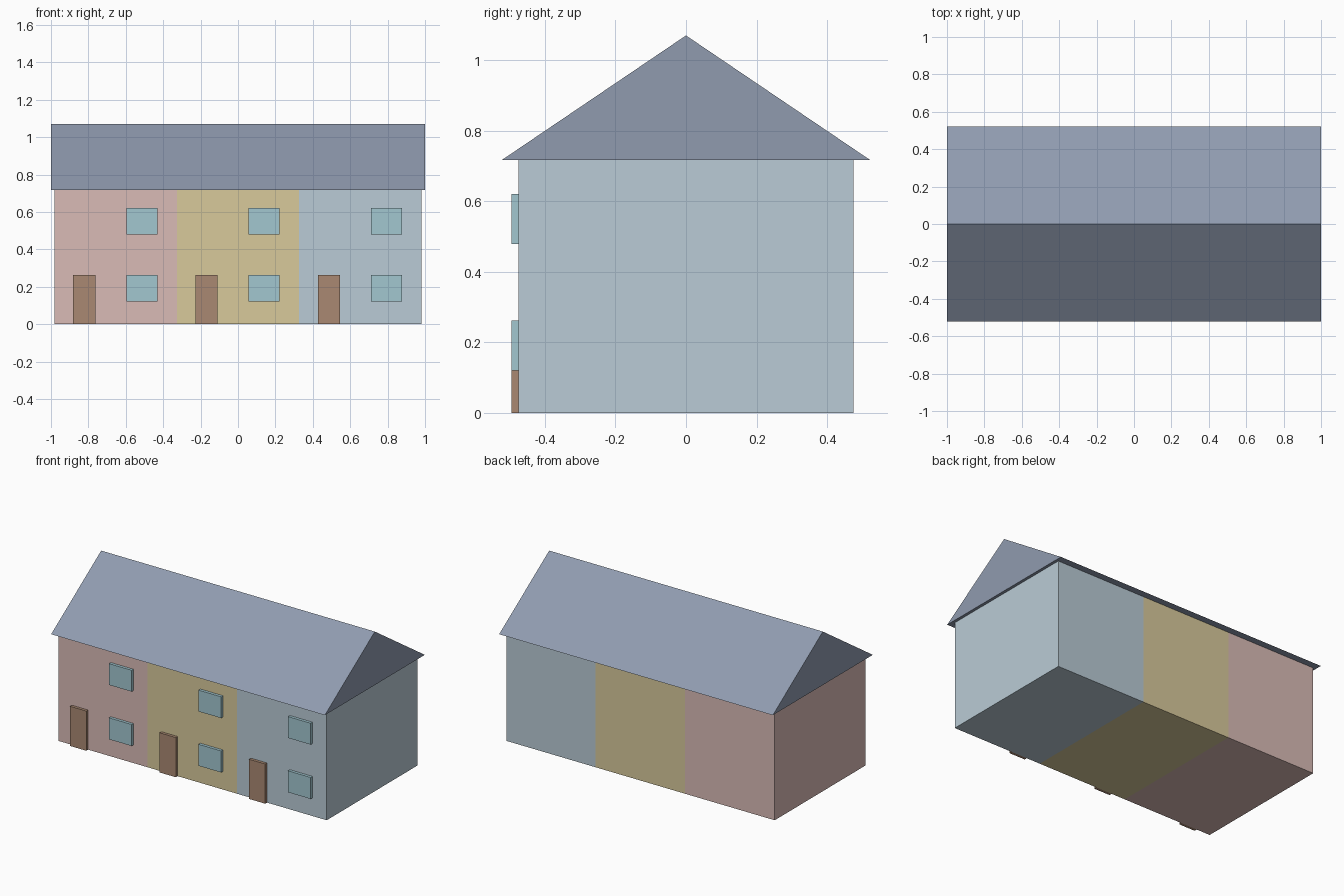
import bpy

if "Cube" in bpy.data.objects:
    bpy.data.objects.remove(bpy.data.objects["Cube"])

UNIT_W = 0.654            # width of one house
WALL_Y, WALL_H = 0.475, 0.717
FRONT_Y = -0.494          # outer face of doors and windows


def material(name, rgb):
    m = bpy.data.materials.new(name)
    m.diffuse_color = (*rgb, 1)
    m.use_nodes = True
    m.node_tree.nodes["Principled BSDF"].inputs["Base Color"].default_value = m.diffuse_color
    return m


def mesh_object(name, verts, faces, mat):
    me = bpy.data.meshes.new(name)
    me.from_pydata(verts, [], faces)
    me.materials.append(mat)
    ob = bpy.data.objects.new(name, me)
    bpy.context.collection.objects.link(ob)
    return ob


def box(name, x, y, z, mat):
    verts = [(a, b, c) for a in x for b in y for c in z]
    faces = [(0, 1, 3, 2), (4, 6, 7, 5), (0, 4, 5, 1),
             (2, 3, 7, 6), (0, 2, 6, 4), (1, 5, 7, 3)]
    return mesh_object(name, verts, faces, mat)


wall_mats = [material("pink_wall", (0.70, 0.50, 0.47)),
             material("yellow_wall", (0.69, 0.59, 0.33)),
             material("blue_wall", (0.49, 0.60, 0.67))]
door_mat = material("door_brown", (0.40, 0.25, 0.17))
glass_mat = material("window_blue", (0.36, 0.57, 0.63))
roof_mat = material("roof_slate", (0.28, 0.33, 0.43))

# Three terraced houses, each with a door and two stacked windows
for i, wall_mat in enumerate(wall_mats):
    cx = (i - 1) * UNIT_W
    box(f"house_walls_{i + 1}", (cx - UNIT_W / 2, cx + UNIT_W / 2),
        (-WALL_Y, WALL_Y), (0, WALL_H), wall_mat)
    box(f"door_{i + 1}", (cx - 0.227, cx - 0.109),
        (FRONT_Y, -WALL_Y), (0, 0.262), door_mat)
    for level, z in (("lower", (0.12, 0.262)), ("upper", (0.479, 0.62))):
        box(f"{level}_window_{i + 1}", (cx + 0.057, cx + 0.223),
            (FRONT_Y, -WALL_Y), z, glass_mat)

# Shared gable roof: triangular profile extruded along x
profile = [(-0.522, WALL_H), (0.522, WALL_H), (0, 1.07)]
mesh_object("roof", [(x, y, z) for x in (-1, 1) for y, z in profile],
            [(0, 2, 1), (3, 4, 5), (0, 1, 4, 3), (1, 2, 5, 4), (2, 0, 3, 5)],
            roof_mat)
